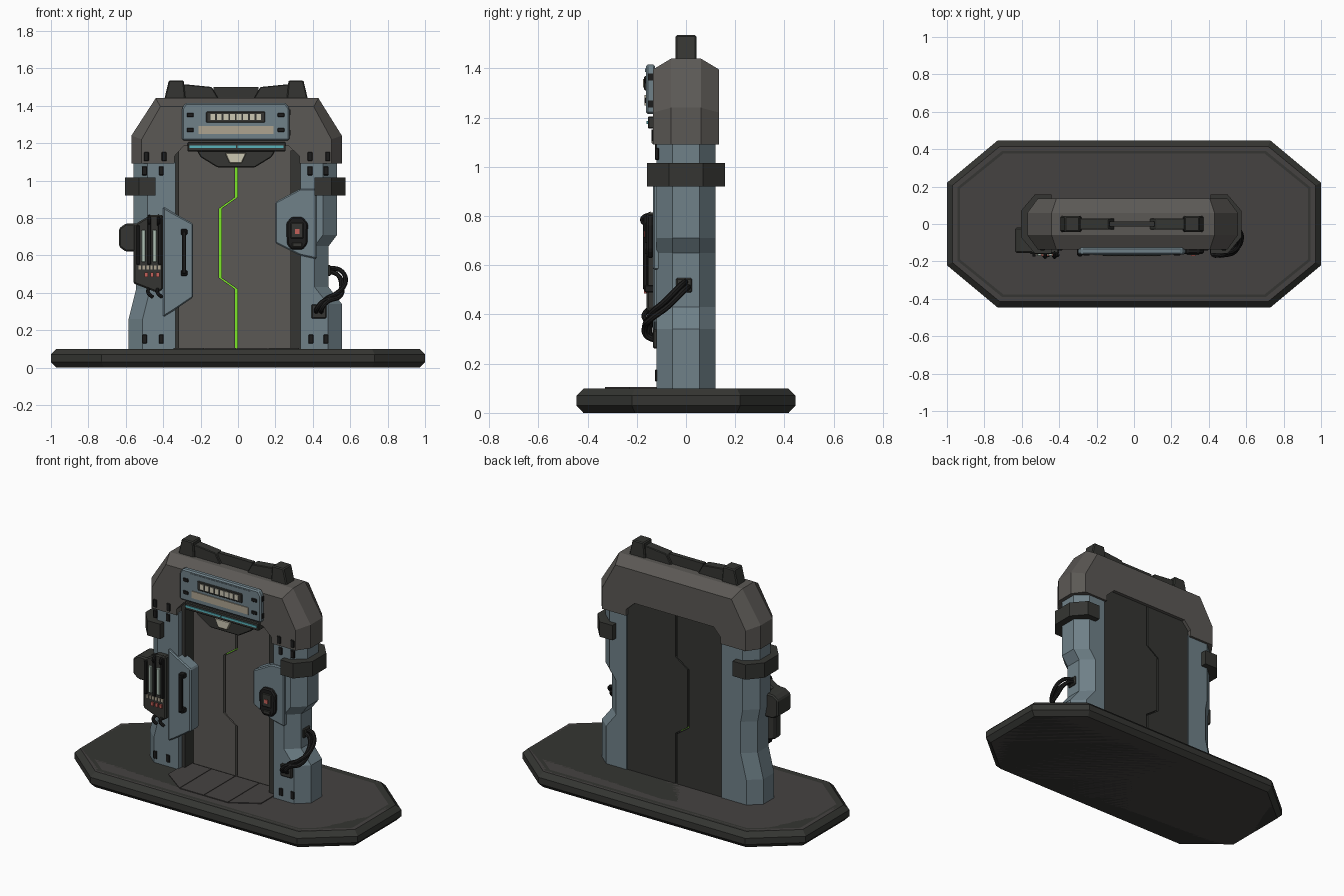
import bpy, bmesh
from mathutils import Vector

COL = {'blue': (.16, .22, .25), 'brown': (.105, .098, .09), 'floor': (.06, .055, .053),
       'dark': (.035, .036, .032), 'black': (.012, .012, .012), 'cyan': (.1, .45, .5),
       'cream': (.6, .57, .45), 'beige': (.42, .37, .28), 'green': (.2, .8, .02),
       'red': (.55, .12, .1), 'pale': (.42, .52, .45)}
MATS = {}
for n, c in COL.items():
    MATS[n] = bpy.data.materials.new(n)
    MATS[n].diffuse_color = (*c, 1)


def finish(name, bm, mat, bevel=0):
    bmesh.ops.recalc_face_normals(bm, faces=bm.faces)
    if bevel:
        bmesh.ops.bevel(bm, geom=bm.edges[:], offset=bevel, segments=1, affect='EDGES')
    me = bpy.data.meshes.new(name)
    bm.to_mesh(me)
    bm.free()
    me.materials.append(MATS[mat])
    ob = bpy.data.objects.new(name, me)
    bpy.context.collection.objects.link(ob)
    return ob


def loft(name, rings, mat, bevel=0):
    """Join equal-length rings of points and cap both ends."""
    bm = bmesh.new()
    vs = [[bm.verts.new(p) for p in r] for r in rings]
    n = len(vs[0])
    for a, b in zip(vs, vs[1:]):
        for i in range(n):
            bm.faces.new((a[i], a[(i + 1) % n], b[(i + 1) % n], b[i]))
    bm.faces.new(vs[0])
    bm.faces.new(vs[-1])
    return finish(name, bm, mat, bevel)


def prism(name, pts, y0, y1, mat, bevel=0):
    """Front (x, z) outline extruded along y."""
    return loft(name, [[(x, y, z) for x, z in pts] for y in (y0, y1)], mat, bevel)


def box(name, x0, x1, y0, y1, z0, z1, mat, bevel=0):
    return prism(name, [(x0, z0), (x1, z0), (x1, z1), (x0, z1)], y0, y1, mat, bevel)


def slab(name, pts, z0, z1, mat, bevel=0):
    """Plan (x, y) outline extruded along z."""
    return loft(name, [[(x, y, z) for x, y in pts] for z in (z0, z1)], mat, bevel)


def cable(name, pts, r, mat='black'):
    cu = bpy.data.curves.new(name, 'CURVE')
    cu.dimensions, cu.bevel_depth, cu.bevel_resolution = '3D', r, 2
    cu.use_fill_caps = True
    cu.resolution_u = 6
    sp = cu.splines.new('BEZIER')
    sp.bezier_points.add(len(pts) - 1)
    for bp, p in zip(sp.bezier_points, pts):
        bp.co = p
        bp.handle_left_type = bp.handle_right_type = 'AUTO'
    cu.materials.append(MATS[mat])
    ob = bpy.data.objects.new(name, cu)
    bpy.context.collection.objects.link(ob)
    bpy.ops.object.select_all(action='DESELECT')
    ob.select_set(True)
    bpy.context.view_layer.objects.active = ob
    bpy.ops.object.convert(target='MESH')
    bpy.ops.object.shade_smooth_by_angle()


# Octagonal base with chamfered rim and a groove near the edge
def octagon(i, z):
    a, b, c, d = 1 - i, .445 - i, .73 - .45 * i, .22 - .45 * i
    return [(-c, -b, z), (c, -b, z), (a, -d, z), (a, d, z), (c, b, z), (-c, b, z), (-a, d, z), (-a, -d, z)]

loft('base', [octagon(i, z) for i, z in ((.03, 0), (0, .03), (0, .07), (.03, .1), (.055, .1),
                                         (.059, .092), (.065, .092), (.069, .1))], 'floor')
loft('base_rim', [octagon(i, z) for i, z in ((.028, -0.0), (-.0005, .03), (-.0005, .07), (.0295, .1))], 'dark')

# Threshold plates in front of the door
for i, p in enumerate(([(-.345, -.21), (-.182, -.33), (-.182, -.01), (-.345, -.01)],
                       [(-.178, -.33), (-.012, -.33), (-.012, -.01), (-.178, -.01)],
                       [(-.008, -.33), (.158, -.33), (.158, -.01), (-.008, -.01)],
                       [(.162, -.33), (.325, -.23), (.325, -.01), (.162, -.01)])):
    slab(f'threshold_plate_{i}', p, .098, .105, 'floor')

# Pillars: chamfered section whose outer side steps in around the waist
for name, s, prof in (('left_pillar', -1, ((.585, .1), (.585, .26), (.545, .42), (.545, .62), (.56, .7), (.56, 1.1))),
                      ('right_pillar', 1, ((.555, .1), (.555, .34), (.485, .43), (.485, .65), (.53, .71), (.53, 1.1)))):
    loft(name, [[(s * x, y, z) for x, y in ((.335, -.12), (o - .075, -.12), (o, -.055), (o, .055),
                                           (o - .075, .12), (.335, .12))] for o, z in prof], 'blue')

# Plates stepping over the doorway
prism('left_plate', [(-.4, .27), (-.35, .3), (-.24, .375), (-.24, .77), (-.35, .83), (-.4, .86)], -.135, -.05, 'blue', .007)
prism('right_plate', [(.42, .58), (.33, .6), (.2, .665), (.2, .885), (.33, .955), (.42, .955)], -.135, -.05, 'blue', .007)

# Door jambs and two interlocking leaves
box('left_jamb', -.352, -.315, -.085, .06, .1, 1.16, 'dark')
box('right_jamb', .28, .345, -.085, .06, .1, 1.16, 'dark')
seam = [(-.01, .1), (-.01, .42), (-.095, .48), (-.095, .85), (-.01, .91), (-.01, 1.2)]
for name, off, edge in (('left_door', -.006, -.338), ('right_door', .006, .338)):
    p = [(x + off, z) for x, z in seam] + [(edge, 1.2), (edge, .1)]
    prism(name, p, 0, .06, 'brown')
    prism(name + '_back', p, .06, .113, 'dark')
prism('seam_light', [(x - .006, z) for x, z in seam] + [(x + .006, z) for x, z in seam[::-1]], .03, .05, 'green')

# Lintel arch with chamfered outer edges
inner = [(.33, 1.09), (.33, 1.13), (.27, 1.185), (-.29, 1.185), (-.34, 1.13), (-.34, 1.09)]
full = [(-.57, 1.09), (-.57, 1.24), (-.44, 1.44), (.43, 1.44), (.555, 1.24), (.555, 1.09)] + inner
tight = [(-.515, 1.09), (-.515, 1.22), (-.415, 1.395), (.405, 1.395), (.5, 1.22), (.5, 1.09)] + inner
loft('lintel_arch', [[(x, y, z) for x, z in p] for y, p in ((-.135, tight), (-.06, full), (.06, full), (.135, tight))], 'brown')

# Roof rail with end blocks
for s in (-1, 1):
    cx = -.01
    prism('rail_end_block', [(cx + s * .385, 1.43), (cx + s * .36, 1.535), (cx + s * .28, 1.535), (cx + s * .27, 1.43)],
          -.042, .042, 'dark', .006)
    prism('rail_shoulder', [(cx + s * .28, 1.43), (cx + s * .28, 1.515), (cx + s * .13, 1.5), (cx + s * .09, 1.43)],
          -.03, .03, 'dark', .004)
box('rail_bar', -.13, .11, -.014, .014, 1.43, 1.5, 'dark')

# Header panel with lamps
prism('header_panel', [(-.3, 1.215), (.275, 1.215), (.275, 1.385), (.255, 1.415), (-.28, 1.415), (-.3, 1.385)], -.163, -.125, 'blue', .008)
box('header_ridge', -.22, .2, -.166, -.15, 1.385, 1.4, 'blue')
box('lamp_frame', -.17, .145, -.17, -.155, 1.31, 1.368, 'dark', .004)
for i in range(8):
    x = -.147 + i * .035
    box(f'header_lamp_{i}', x, x + .025, -.174, -.16, 1.323, 1.356, 'cream')
box('header_strip', -.21, .19, -.168, -.155, 1.248, 1.292, 'beige')
for x in (-.255, .23):
    for z in (1.27, 1.35):
        box('header_bolt', x - .018, x + .018, -.168, -.155, z - .011, z + .011, 'black', .003)
for x in (-.285, .27):
    for z in (1.255, 1.365):
        box('header_clip', x - .01, x + .01, -.155, -.13, z - .015, z + .015, 'black')
box('light_bar', -.27, .255, -.155, -.05, 1.155, 1.205, 'dark', .005)
for x in (-.258, -.004):
    box('light_bar_tube', x, x + .247, -.16, -.15, 1.174, 1.186, 'cyan')
prism('hood', [(-.22, 1.16), (.2, 1.16), (.18, 1.125), (.09, 1.07), (-.11, 1.07), (-.2, 1.125)], -.125, .01, 'dark', .005)
prism('hood_lamp', [(-.07, 1.148), (.045, 1.148), (.02, 1.093), (-.045, 1.093)], -.14, -.12, 'cream', .004)

# Pillar and lintel bolts
for z, xs, y in ((.152, (-.5, -.41, .39, .47), -.12), (1.052, (-.5, -.41, .385, .47), -.12), (1.128, (-.49, -.395, .385, .48), -.135)):
    for x in xs:
        box('bolt', x - .013, x + .013, y - .006, y + .01, z - .024, z + .024, 'black', .003)

# Clamps wrapping the outer half of each pillar
for s, d in ((-1, .03), (1, 0)):
    p = [(.41, -.158), (.5, -.158), (.575, -.07), (.575, .07), (.5, .158), (.41, .158),
         (.41, .115), (.455, .115), (.52, .05), (.52, -.05), (.455, -.115), (.41, -.115)]
    slab('pillar_clamp', [(s * (x + d), y) for x, y in p], .92, 1.015, 'dark')

# Control box on the left pillar
prism('control_box', [(-.56, .45), (-.43, .4), (-.4, .42), (-.4, .815), (-.47, .815), (-.56, .76)], -.16, -.1, 'dark', .008)
for x in (-.535, -.475, -.418):
    box('control_rail', x - .009, x + .009, -.174, -.155, .55, .76 if x < -.5 else .8, 'black', .003)
for x in (-.505, -.447):
    box('control_tube', x - .011, x + .011, -.172, -.155, .565, .735, 'pale', .003)
for i in range(6):
    x = -.532 + i * .021
    box('indicator', x, x + .013, -.166, -.155, .525, .545, 'beige')
for x in (-.49, -.46, -.43):
    box('button', x - .009, x + .009, -.17, -.155, .485, .508, 'red')
for x in (-.475, -.425):
    cable('control_cable', [(x, -.14, .43), (x - .005, -.17, .4), (x + .02, -.165, .375)], .01)
    cable('control_top_cable', [(x, -.15, .76), (x, -.178, .785), (x, -.14, .81)], .009)
prism('side_box', [(-.635, .645), (-.6, .62), (-.535, .62), (-.535, .77), (-.6, .77), (-.635, .745)], -.155, -.02, 'dark', .008)

# Door handle
box('handle_bar', -.3, -.277, -.175, -.155, .5, .73, 'black', .005)
for z in (.49, .71):
    box('handle_mount', -.306, -.271, -.168, -.13, z, z + .03, 'black', .004)

# Key lock on the right plate
prism('lock_body', [(.262, .66), (.285, .63), (.345, .63), (.37, .66), (.374, .77), (.345, .805), (.285, .805), (.258, .77)],
      -.16, -.13, 'black', .008)
box('lock_face', .282, .35, -.167, -.155, .69, .775, 'dark', .004)
box('lock_light', .305, .328, -.171, -.16, .715, .74, 'red')
box('lock_tab', .29, .342, -.167, -.155, .645, .668, 'dark', .003)

# Bundled cables and their sockets
box('front_socket', .393, .472, -.135, -.11, .262, .338, 'dark', .005)
box('side_socket', .47, .496, -.04, .025, .49, .548, 'dark', .005)
for dx, dz in ((0, .014), (.013, -.006), (-.013, -.006)):
    cable('cable_strand', [(.48, dx, .52 + dz), (.535 + dz, -.02 + dx, .505 + dz), (.56 + dz, -.085 + dx, .44 + dz),
                           (.53 + dx, -.145, .385 + dz), (.465 + dx, -.16 + dz, .355 + dz * .5), (.435 + dx, -.155 + dz, .315), (.432 + dx, -.12, .3 + dz)], .0125)
